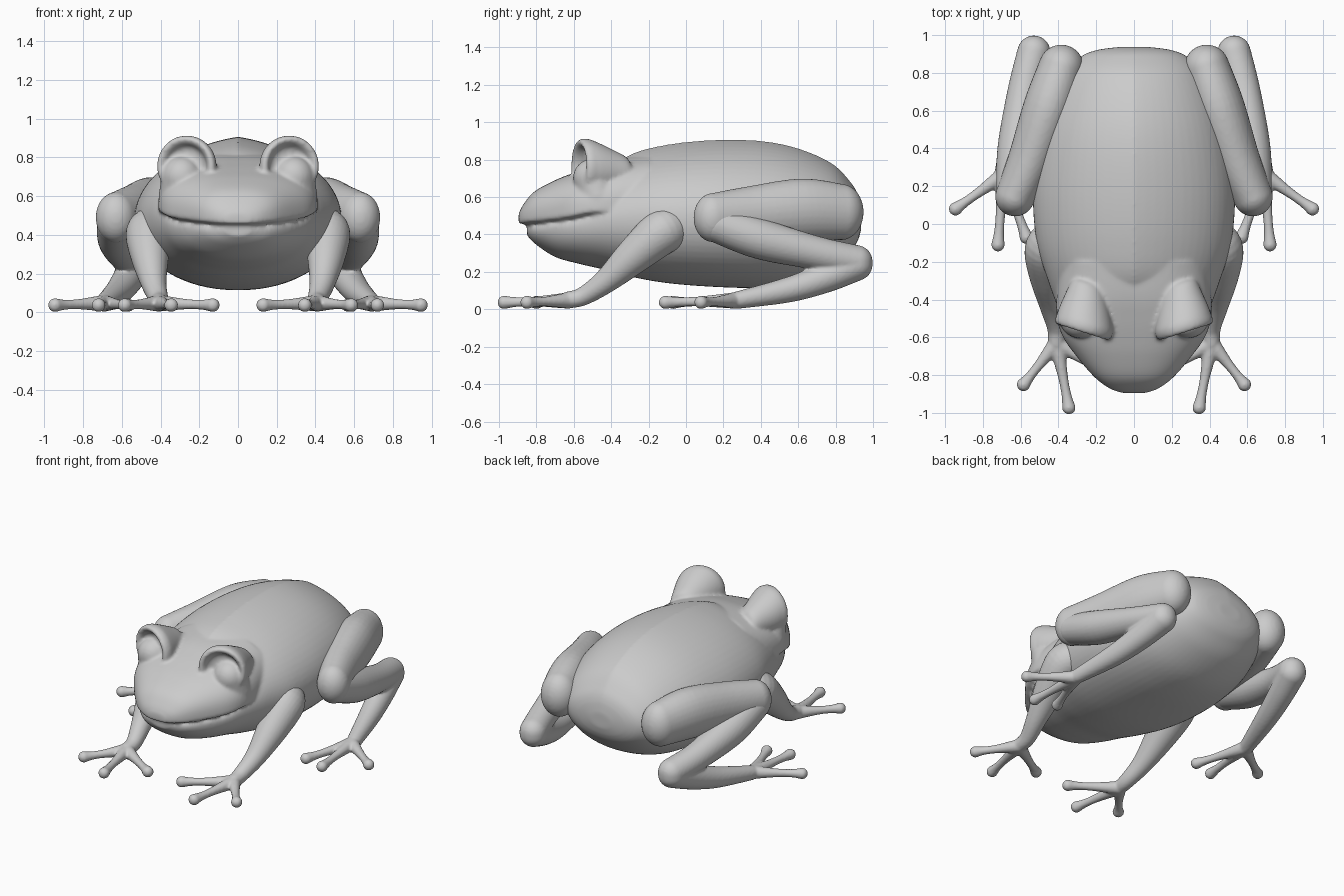
import bpy, bmesh, math
from mathutils import Vector, Matrix

if "Cube" in bpy.data.objects:
    bpy.data.objects.remove(bpy.data.objects["Cube"])


def spline(pts, n=6):
    # Catmull-Rom resampling of tuples of any length
    out = []
    for i in range(len(pts) - 1):
        p0, p1, p2, p3 = (pts[max(i - 1, 0)], pts[i], pts[i + 1], pts[min(i + 2, len(pts) - 1)])
        for k in range(n):
            t = k / n
            out.append(tuple(
                0.5 * (2 * b + (c - a) * t + (2 * a - 5 * b + 4 * c - d) * t * t
                       + (3 * b - a - 3 * c + d) * t ** 3)
                for a, b, c, d in zip(p0, p1, p2, p3)))
    out.append(tuple(pts[-1]))
    return out


def skin(bm, rings):
    # bridge closed rings and cap both ends
    vs = [[bm.verts.new(p) for p in ring] for ring in rings]
    n = len(vs[0])
    for a, b in zip(vs, vs[1:]):
        for i in range(n):
            bm.faces.new((a[i], a[(i + 1) % n], b[(i + 1) % n], b[i]))
    bm.faces.new(vs[0][::-1])
    bm.faces.new(vs[-1])


def circle(c, axis, r, n=28, tall=1.0):
    q = Vector(axis).to_track_quat('Z', 'Y')
    out = []
    for i in range(n):
        a = 2 * math.pi * i / n
        v = q @ Vector((r * math.cos(a), r * math.sin(a), 0))
        v.z *= tall
        out.append(Vector(c) + v)
    return out


def limb(bm, pts, tall=1.0):
    # round tube through (x, y, z, radius) with rounded ends
    s = spline(pts)
    rings = []
    for i, p in enumerate(s):
        tan = Vector(s[min(i + 1, len(s) - 1)][:3]) - Vector(s[max(i - 1, 0)][:3])
        rings.append(circle(p[:3], tan, p[3], tall=tall))
    skin(bm, rings)
    for p in (pts[0], pts[-1]):
        m = Matrix.Translation(p[:3]) @ Matrix.Diagonal((1, 1, tall, 1))
        bmesh.ops.create_uvsphere(bm, u_segments=28, v_segments=16, radius=p[3], matrix=m)


def toe(bm, root, tip):
    a, b = Vector(root), Vector(tip)
    limb(bm, [(*a, 0.044), (*a.lerp(b, 0.5), 0.027), (*a.lerp(b, 0.8), 0.026), (*b, 0.036)])


def loft(bm, sections, ridge, e_up, e_low, n=64):
    # sections: y, half width, top z, widest z, bottom z
    rings = []
    for y, w, zt, zw, zb in spline(sections):
        ring = []
        for i in range(n):
            a = 2 * math.pi * i / n
            c, s = math.cos(a), math.sin(a)
            e = e_up if s >= 0 else e_low
            x = math.copysign(abs(c) ** e, c)
            h = abs(s) ** e
            if s >= 0:
                z = zw + (zt - zw) * ((1 - ridge) * h + ridge * (1 - abs(x)))
            else:
                z = zw - (zw - zb) * h
            ring.append((w * x, y, z))
        rings.append(ring)
    skin(bm, rings)


def finish(bm, name, voxel, mirror=False, smooth=4):
    bmesh.ops.recalc_face_normals(bm, faces=bm.faces)
    me = bpy.data.meshes.new(name)
    bm.to_mesh(me)
    bm.free()
    ob = bpy.data.objects.new(name, me)
    bpy.context.collection.objects.link(ob)
    rm = ob.modifiers.new("fuse", 'REMESH')
    rm.mode = 'VOXEL'
    rm.voxel_size = voxel
    rm.use_smooth_shade = True
    sm = ob.modifiers.new("soften", 'SMOOTH')
    sm.factor = 0.5
    sm.iterations = smooth
    if mirror:
        mi = ob.modifiers.new("mirror", 'MIRROR')
        mi.use_mirror_merge = False
    return ob


# trunk with lower jaw
bm = bmesh.new()
loft(bm, [(-.85, .07, .45, .43, .395), (-.80, .175, .47, .43, .345), (-.70, .27, .50, .44, .28),
          (-.58, .345, .55, .45, .245), (-.45, .40, .70, .47, .215), (-.30, .455, .825, .48, .175),
          (-.10, .515, .88, .48, .14), (.15, .535, .905, .48, .12), (.40, .51, .90, .48, .115),
          (.60, .46, .86, .48, .14), (.78, .38, .78, .48, .22), (.88, .29, .68, .48, .31),
          (.92, .20, .61, .48, .37), (.937, .08, .53, .48, .43)], 0.2, 0.95, 0.95)

# upper head overhanging the jaw, leaving the mouth line
loft(bm, [(-.895, .06, .51, .48, .46), (-.87, .13, .56, .49, .457), (-.81, .21, .63, .50, .458),
          (-.70, .305, .69, .51, .467), (-.60, .375, .73, .525, .48), (-.50, .408, .765, .54, .50),
          (-.38, .41, .80, .55, .49), (-.20, .39, .83, .56, .46)], 0.0, 0.8, 0.45)

# eye bulges with dished fronts: (distance along axis, radius)
for sx in (1, -1):
    axis = Vector((0.3 * sx, -0.95, 0.0)).normalized()
    rim = Vector((0.268 * sx, -0.552, 0.755))
    prof = [(-.26, .06), (-.235, .092), (-.15, .122), (-.06, .15), (-.01, .158), (.018, .15),
            (.022, .134), (.005, .115), (-.02, .10), (-.03, .07), (-.025, .03)]
    rings = []
    for d, r in spline(prof, 4):
        k = min(d + .03, 0)
        rings.append(circle(rim + axis * d + Vector((-.22 * sx * k, 0, .14 * k)), axis, r, 40))
    skin(bm, rings)
    # cheek column under each eye
    limb(bm, [(.29 * sx, -.50, .70, .105), (.31 * sx, -.47, .60, .10)])
finish(bm, "body_and_head", 0.011, smooth=5)

# front legs
bm = bmesh.new()
limb(bm, [(.42, -.08, .43, .115), (.46, -.14, .405, .12), (.455, -.28, .285, .098), (.435, -.43, .15, .066),
          (.41, -.55, .07, .05), (.41, -.63, .05, .045)])
for tip in ((.585, -.85, .037), (.345, -.972, .037), (.13, -.80, .037)):
    toe(bm, (.41, -.63, .047), tip)
finish(bm, "front_leg", 0.009, mirror=True, smooth=3)

# hind thighs, taller than wide
bm = bmesh.new()
limb(bm, [(.385, .83, .52, .12), (.45, .62, .53, .135), (.545, .34, .505, .122), (.63, .145, .49, .105)], 1.25)
finish(bm, "hind_thigh", 0.011, mirror=True, smooth=3)

# hind shins, ankles and feet
bm = bmesh.new()
limb(bm, [(.63, .17, .455, .10), (.615, .40, .375, .108), (.58, .70, .30, .09), (.53, .91, .255, .088)])
limb(bm, [(.53, .91, .24, .088), (.57, .75, .17, .08), (.62, .55, .105, .068), (.69, .28, .05, .047)])
for tip in ((.945, .08, .037), (.72, -.11, .037), (.57, -.07, .037)):
    toe(bm, (.69, .26, .047), tip)
finish(bm, "hind_shin_and_foot", 0.009, mirror=True, smooth=3)
